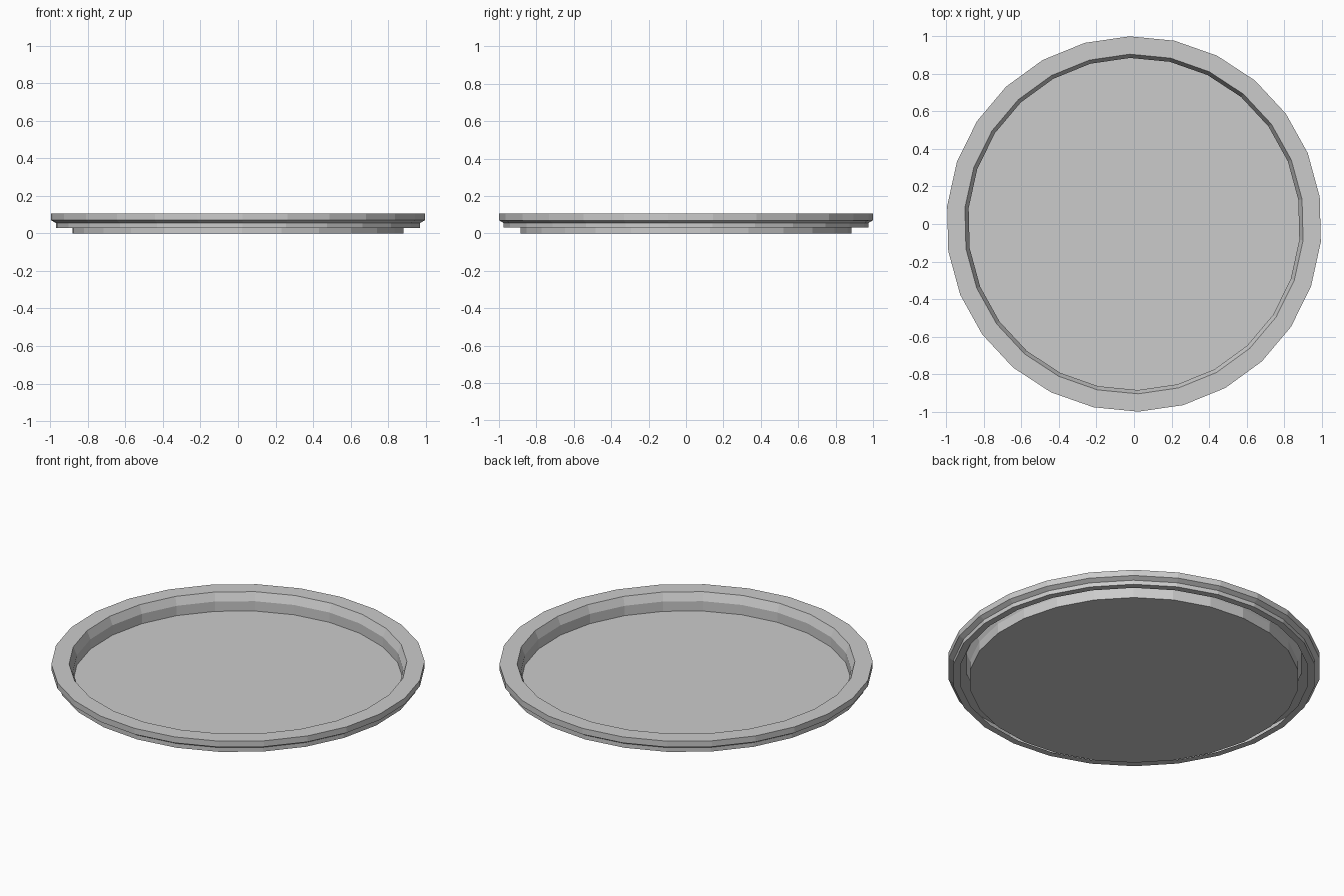
import bpy, bmesh, math

if "Cube" in bpy.data.objects:
    bpy.data.objects.remove(bpy.data.objects["Cube"])

SIDES = 26
PHASE = math.radians(91.4)

# Cross-section (radius, height): floor edge, wall, flare, rim, skirt, turned-in lip
PROFILE = [
    (0.885, 0.0),
    (0.885, 0.058),
    (0.905, 0.105),
    (1.0, 0.105),
    (1.0, 0.07),
    (0.975, 0.055),
    (0.975, 0.03),
    (0.937, 0.03),
]


def ring(bm, radius, z):
    step = 2 * math.pi / SIDES
    return [bm.verts.new((radius * math.cos(PHASE + i * step),
                          radius * math.sin(PHASE + i * step), z))
            for i in range(SIDES)]


bm = bmesh.new()
rings = [ring(bm, r, z) for r, z in PROFILE]

# Flat tray floor
bm.faces.new(rings[0])

# Wall, rim and skirt bands
for a, b in zip(rings, rings[1:]):
    for i in range(SIDES):
        j = (i + 1) % SIDES
        bm.faces.new((a[i], b[i], b[j], a[j]))

# Upward-facing floor and rim
bmesh.ops.recalc_face_normals(bm, faces=bm.faces)
bm.faces.ensure_lookup_table()
if bm.faces[0].normal.z < 0:
    bmesh.ops.reverse_faces(bm, faces=bm.faces)

mesh = bpy.data.meshes.new("round_tray")
bm.to_mesh(mesh)
bm.free()
tray = bpy.data.objects.new("round_tray", mesh)
bpy.context.collection.objects.link(tray)
